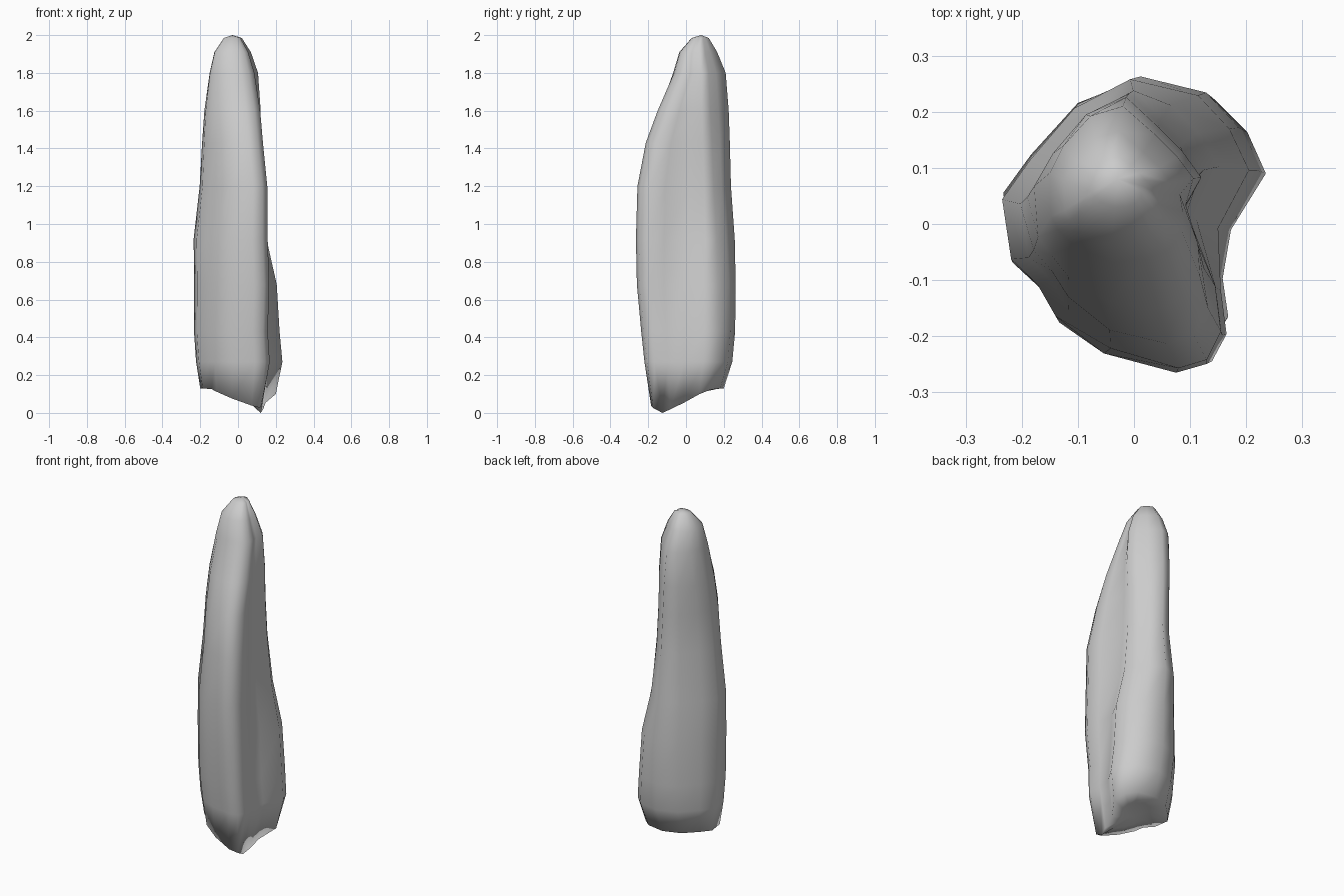
import bpy, bmesh, math

if "Cube" in bpy.data.objects:
    bpy.data.objects.remove(bpy.data.objects["Cube"])

# Cross-sections: bulging foot, grooved middle, flat-backed top
LOW = [(.08, -.25), (.135, -.235), (.16, -.19), (.15, -.115), (.165, -.02), (.228, .09), (.195, .17), (.135, .235),
       (.015, .26), (-.1, .215), (-.185, .12), (-.235, .05), (-.22, -.07), (-.165, -.12), (-.135, -.178), (-.04, -.225)]
MID = [(.08, -.255), (.13, -.24), (.155, -.19), (.145, -.11), (.095, .02), (.125, .095), (.09, .145), (.05, .185),
       (0, .235), (-.085, .185), (-.155, .10), (-.20, .035), (-.185, -.06), (-.145, -.1), (-.115, -.152), (-.04, -.22)]
TOP = [(.02, -.07), (.06, -.055), (.09, -.02), (.09, .02), (.085, .05), (.11, .08), (.08, .12), (.04, .16),
       (-.02, .213), (-.08, .195), (-.13, .14), (-.155, .09), (-.153, .01), (-.14, -.015), (-.11, -.045), (-.04, -.075)]

# Height, x range, y range, position in LOW - MID - TOP (0 - 1 - 2)
LEVELS = [
    (.27, -.222, .235, -.22, .245, 0),
    (.43, -.233, .22, -.237, .26, .05),
    (.68, -.232, .205, -.26, .263, .3),
    (.92, -.235, .157, -.265, .258, .75),
    (1.2, -.203, .155, -.257, .238, 1),
    (1.43, -.19, .132, -.213, .232, 1.3),
    (1.6, -.178, .12, -.15, .226, 1.65),
    (1.8, -.15, .106, -.068, .21, 2),
    (1.91, -.125, .068, -.035, .165, 2),
    (1.985, -.075, .02, .03, .12, 2),
]


def section(x0, x1, y0, y1, t):
    """Blend neighbouring outlines and fit them to the given ranges."""
    a, b, f = (LOW, MID, t) if t <= 1 else (MID, TOP, t - 1)
    pts = [(p[0] + (q[0] - p[0]) * f, p[1] + (q[1] - p[1]) * f) for p, q in zip(a, b)]
    xs, ys = [p[0] for p in pts], [p[1] for p in pts]
    fx, fy = (x1 - x0) / (max(xs) - min(xs)), (y1 - y0) / (max(ys) - min(ys))
    return [(x0 + (x - min(xs)) * fx, y0 + (y - min(ys)) * fy) for x, y in pts]


def base_z(x, y):
    """Broken underside, lowest near the front right corner."""
    return min(.13, .48 * math.hypot(x - .12, y + .12))


bm = bmesh.new()
rings = []

# Broken underside: inner ring, then outer rim
foot = section(-.2, .2, -.185, .2, 0)
for s, lift in ((.5, .015), (1, 0)):
    ring = []
    for x, y in foot:
        px, py = .02 + (x - .02) * s, .01 + (y - .01) * s
        ring.append(bm.verts.new((px, py, base_z(px, py) + lift)))
    rings.append(ring)
# Chipped lowest tip on the rim
rings[1][2].co = (.12, -.125, 0)

# Shaft
for z, *fit in LEVELS:
    rings.append([bm.verts.new((x, y, z)) for x, y in section(*fit)])

# Skin between rings
n = len(LOW)
for a, b in zip(rings, rings[1:]):
    for i in range(n):
        j = (i + 1) % n
        bm.faces.new((a[i], a[j], b[j], b[i]))

# Close both ends
for ring, co in ((rings[0], (.02, .01, .09)), (rings[-1], (-.03, .08, 2))):
    c = bm.verts.new(co)
    for i in range(n):
        bm.faces.new((ring[i], ring[(i + 1) % n], c))
bmesh.ops.recalc_face_normals(bm, faces=bm.faces)
for f in bm.faces:
    f.smooth = True

mesh = bpy.data.meshes.new("standing_stone")
bm.to_mesh(mesh)
bm.free()
bpy.context.collection.objects.link(bpy.data.objects.new("standing_stone", mesh))
